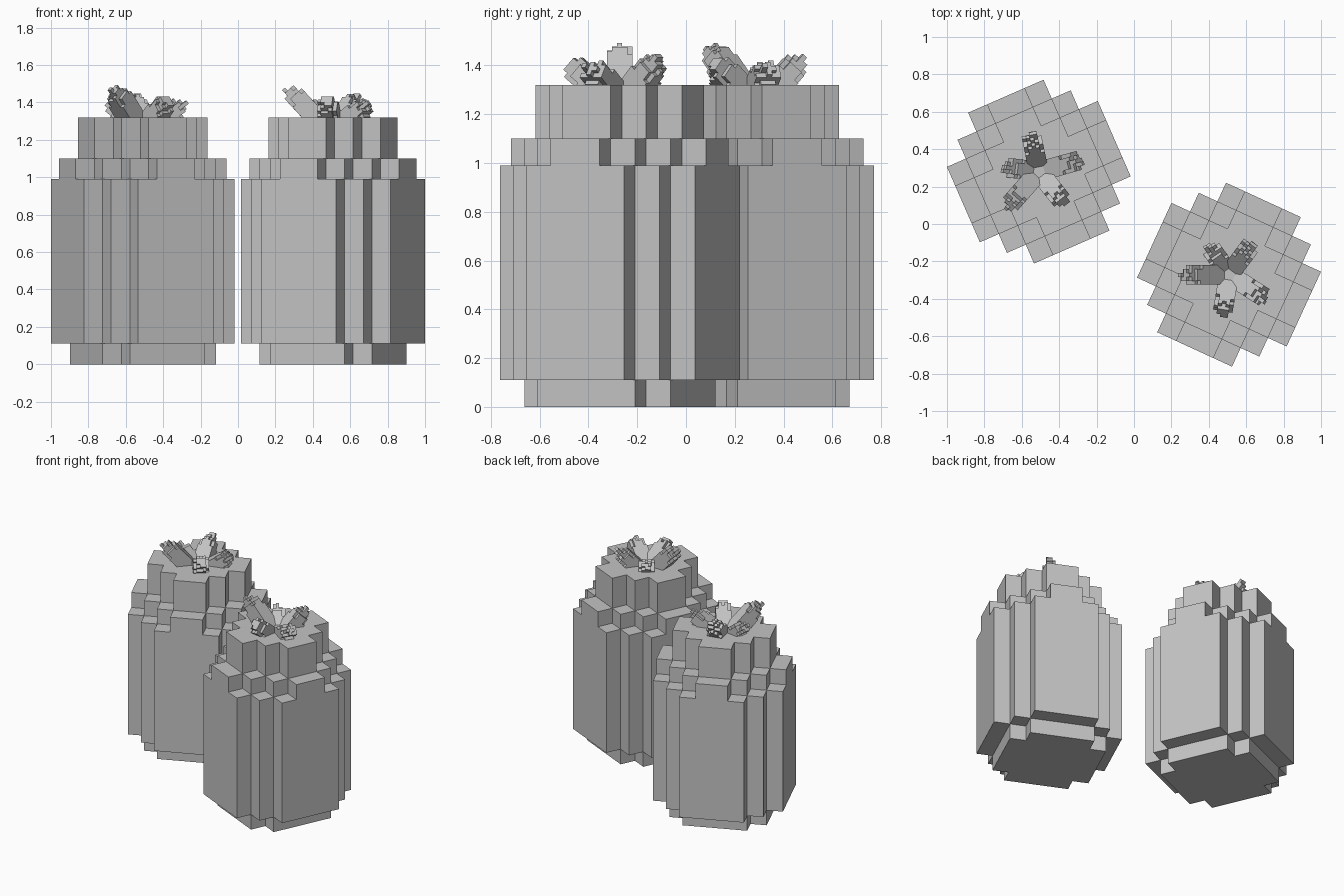
import bpy, bmesh, random
from math import radians, cos, sin
from mathutils import Vector, Matrix

random.seed(4)
V = 0.11        # large block size
S = 0.021       # small flower block size

cube = bpy.data.objects.get("Cube")
if cube:
    bpy.data.objects.remove(cube, do_unlink=True)

gray = bpy.data.materials.new("stone gray")
gray.use_nodes = True
gray.diffuse_color = (0.55, 0.55, 0.55, 1)
gray.node_tree.nodes["Principled BSDF"].inputs["Base Color"].default_value = (0.55, 0.55, 0.55, 1)


def to_mesh(bm, name):
    bmesh.ops.recalc_face_normals(bm, faces=bm.faces)
    mesh = bpy.data.meshes.new(name)
    bm.to_mesh(mesh)
    bm.free()
    mesh.materials.append(gray)
    return mesh


def stepped_layer(name, widths, low, high):
    """Prism with stepped corners; widths are the half widths row by row."""
    corner = []
    for j, w in enumerate(widths):
        after = widths[j + 1] if j + 1 < len(widths) else None
        if after == w:
            continue
        corner.append((w, j + 1))
        if after:
            corner.append((after, j + 1))
    outline = []
    for turn in range(4):
        outline += corner
        corner = [(-y, x) for x, y in corner]
    bm = bmesh.new()
    face = bm.faces.new([bm.verts.new((x * V, y * V, low * V)) for x, y in outline])
    top = bmesh.ops.extrude_face_region(bm, geom=[face], use_keep_orig=True)
    moved = [g for g in top["geom"] if isinstance(g, bmesh.types.BMVert)]
    bmesh.ops.translate(bm, verts=moved, vec=(0, 0, (high - low) * V))
    return to_mesh(bm, name)


def petal(name, angle, reach, height):
    """Bundle of small square rods, longest in the middle, leaning outward."""
    a = radians(angle)
    root = Vector((0.05 * cos(a), 0.05 * sin(a), 1.27))
    tip = Vector((reach * cos(a), reach * sin(a), height))
    axis = tip - root
    frame = Matrix.Translation(root) @ axis.to_track_quat('Z', 'Y').to_matrix().to_4x4()
    steps = round(axis.length / S)
    bm = bmesh.new()
    for i in range(-3, 4):
        for j in range(-3, 4):
            d = i * i + j * j
            if d > 8:
                continue
            length = (steps + 1 - d // 2 + random.choice((0, 0, 1))) * S
            rod = Matrix.Translation((i * S, j * S, length / 2)) @ Matrix.Diagonal((S, S, length, 1))
            bmesh.ops.create_cube(bm, size=1, matrix=frame @ rod)
    return to_mesh(bm, name)


# Stacked body layers
parts = [
    stepped_layer("foot", [3, 3, 2], 0, 1),
    stepped_layer("trunk", [4, 4, 3, 2], 1, 9),
    stepped_layer("shoulder", [4, 3, 2, 1], 9, 10),
    stepped_layer("crown", [3, 2, 1], 10, 12),
]

# Five petals on the crown: direction, reach, height
for n, (angle, reach, height) in enumerate([
        (205, 0.22, 1.455), (78, 0.18, 1.41), (-8, 0.21, 1.38),
        (-75, 0.19, 1.39), (149, 0.17, 1.37)]):
    parts.append(petal("petal_%d" % (n + 1), angle, reach, height))

# Two matching plants, each turned its own way
for side, spot, turn in (("left", (0.508, -0.271, 0), -24.7),
                         ("right", (-0.509, 0.28, 0), 23.6)):
    for mesh in parts:
        ob = bpy.data.objects.new(side + "_" + mesh.name, mesh)
        ob.location = spot
        ob.rotation_euler.z = radians(turn)
        bpy.context.collection.objects.link(ob)
